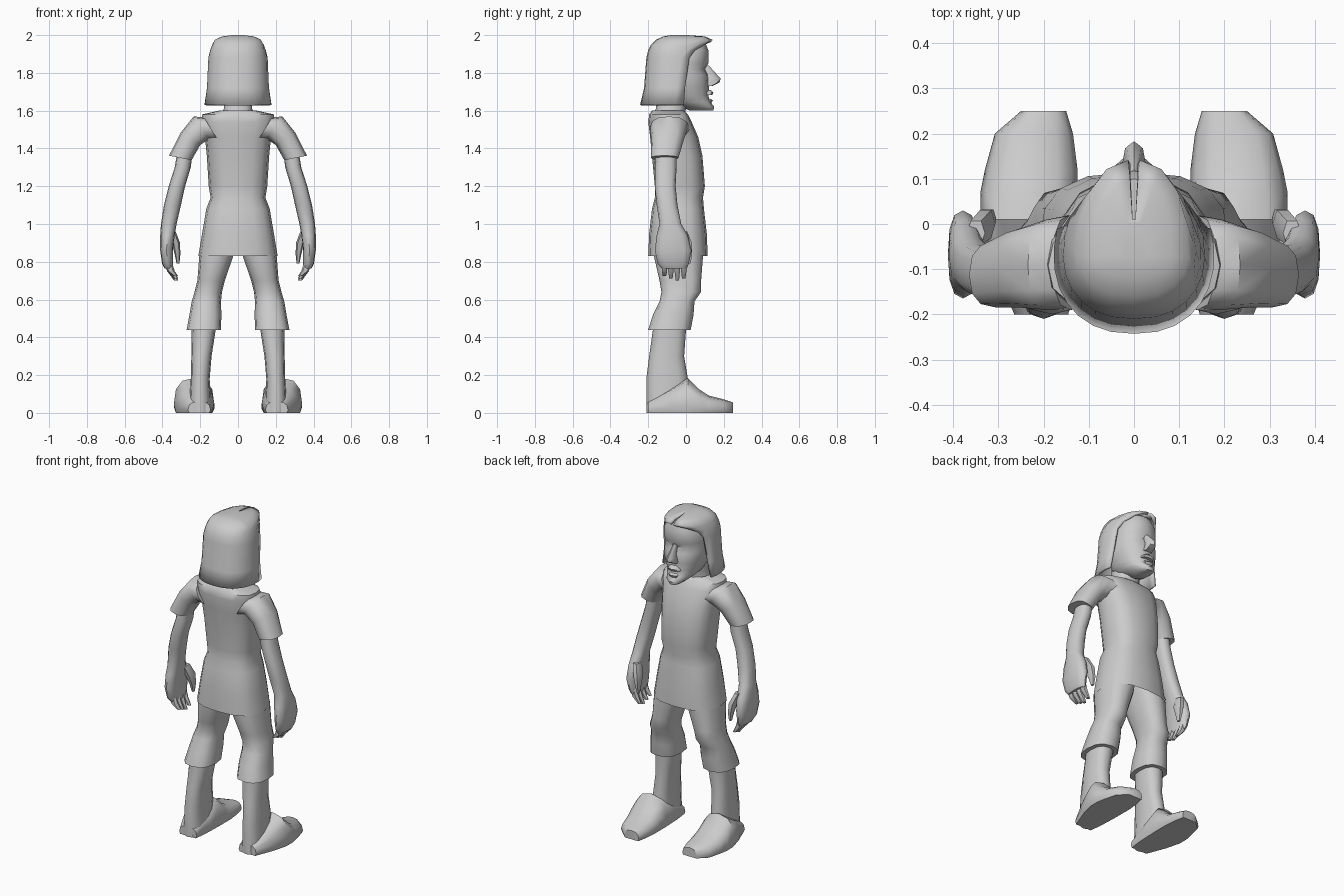
import bpy
import math

cube = bpy.data.objects.get("Cube")
if cube:
    bpy.data.objects.remove(cube)

grey = bpy.data.materials.new("plain grey")
grey.use_nodes = True
colour = (.6, .6, .6, 1)
grey.diffuse_color = colour
grey.node_tree.nodes["Principled BSDF"].inputs["Base Color"].default_value = colour


def finish(name, verts, faces, mirrored=False, thickness=0, sharp=50):
    """Make a smooth shaded object, optionally mirrored to the other side."""
    mesh = bpy.data.meshes.new(name)
    mesh.from_pydata(verts, [], faces)
    mesh.materials.append(grey)
    mesh.shade_smooth()
    mesh.set_sharp_from_angle(angle=math.radians(sharp))
    obj = bpy.data.objects.new(name, mesh)
    bpy.context.scene.collection.objects.link(obj)
    if thickness:
        solid = obj.modifiers.new("thickness", "SOLIDIFY")
        solid.thickness = thickness
    if mirrored:
        obj.modifiers.new("other side", "MIRROR")
    return obj


def rounded(value, power):
    return math.copysign(abs(value) ** power, value)


def bridge(rings, sides, closed=True):
    """Quads between successive rings of equally many points."""
    faces = []
    for r in range(rings - 1):
        for i in range(sides if closed else sides - 1):
            j = (i + 1) % sides
            a, b = r * sides, (r + 1) * sides
            faces.append((a + i, a + j, b + j, b + i))
    return faces


def loft(name, rings, sides=12, power=.8, mirrored=False, caps=True, along_y=False):
    """Skin rings given as position, low x, high x, low depth, high depth, slope."""
    verts = []
    for ring in rings:
        pos, x_low, x_high, d_low, d_high = ring[:5]
        slope = ring[5] if len(ring) > 5 else 0
        for i in range(sides):
            angle = math.tau * i / sides
            off = rounded(math.cos(angle), power) * (x_high - x_low) / 2
            depth = (d_low + d_high) / 2 + rounded(math.sin(angle), power) * (d_high - d_low) / 2
            x = (x_low + x_high) / 2 + off
            if along_y:
                verts.append((x, pos, max(depth, 0)))
            else:
                verts.append((x, depth, pos + slope * off))
    faces = bridge(len(rings), sides)
    if along_y:
        faces = [face[::-1] for face in faces]
    if caps:
        first = list(range(sides))
        last = [len(verts) - sides + i for i in first]
        faces += [last, first[::-1]] if not along_y else [last[::-1], first]
    return finish(name, verts, faces, mirrored)


def centred(name, rings, **options):
    """Loft symmetric rings given as height, half width, back, front."""
    return loft(name, [(z, -w, w, back, front) for z, w, back, front in rings], **options)


# Tunic body with a flared skirt, nipped waist and sloping chest
centred("tunic", [
    (.83, .21, -.2, .115), (.95, .19, -.195, .11), (1.08, .168, -.18, .095),
    (1.14, .145, -.165, .09), (1.2, .155, -.165, .1), (1.36, .165, -.18, .087),
    (1.46, .175, -.19, .065), (1.54, .195, -.2, .03), (1.58, .19, -.195, .01),
    (1.6, .1, -.18, -.01)], sides=16, power=.75, caps=False)

# Short flared sleeves and shoulders
loft("sleeve", [
    (1.5, .1, .18, -.19, .02, 1.6), (1.51, .15, .235, -.19, .01, 1.4),
    (1.45, .2, .305, -.185, -.01, .6), (1.35, .245, .365, -.185, -.04, .2)],
    mirrored=True)

# Arms down to the palm
loft("arm", [
    (1.42, .235, .315, -.16, -.05), (1.3, .25, .335, -.165, -.05),
    (1.2, .28, .367, -.165, -.055), (1.1, .302, .392, -.155, -.045),
    (1, .325, .408, -.14, -.025), (.94, .335, .412, -.155, .01),
    (.86, .345, .412, -.165, .03), (.79, .345, .402, -.15, .015),
    (.765, .345, .39, -.13, .005)], mirrored=True)

# Four curled fingers and a thumb
for number in range(4):
    y = -.13 + number * .034
    tip = .7 + abs(number - 2) * .012
    loft(f"finger_{number + 1}", [
        (.8, .35, .395, y, y + .034), (.75, .335, .375, y, y + .032),
        (tip, .317, .338, y + .006, y + .026)], sides=6, mirrored=True)
loft("thumb", [
    (.96, .33, .37, -.05, .01), (.9, .307, .35, -.035, .035),
    (.84, .305, .335, -.01, .035), (.79, .31, .325, .005, .025)], sides=6, mirrored=True)

# Trousers with bulging knees and flared cuffs
loft("trouser_leg", [
    (.95, .005, .18, -.16, .08), (.83, .025, .205, -.17, .09), (.7, .07, .215, -.14, .08),
    (.64, .085, .23, -.13, .08), (.59, .09, .245, -.14, .045), (.52, .088, .257, -.175, .04),
    (.44, .09, .272, -.2, .025)], mirrored=True)

# Boots: shaft and wide toe
loft("boot_shaft", [
    (.5, .12, .245, -.175, .0), (.44, .118, .245, -.175, .0), (.3, .14, .247, -.195, -.01),
    (.18, .15, .25, -.21, .01), (0, .14, .26, -.21, .01)], mirrored=True)
loft("boot_foot", [(y, inner, outer, -top * .5, top) for y, inner, outer, top in (
    (-.2, .145, .265, .06), (-.08, .13, .315, .13), (.01, .125, .34, .185),
    (.07, .125, .34, .125), (.12, .125, .33, .092), (.2, .135, .308, .072),
    (.25, .15, .25, .055))], mirrored=True, along_y=True)

# Neck and head with a jutting chin
centred("neck", [(1.56, .1, -.18, -.01), (1.61, .075, -.16, .0), (1.72, .075, -.15, .02)])
centred("head", [
    (1.6, .035, .02, .145), (1.62, .06, -.02, .15), (1.645, .085, -.1, .13),
    (1.68, .1, -.14, .118), (1.73, .118, -.15, .122), (1.79, .125, -.16, .117),
    (1.82, .125, -.16, .102), (1.85, .125, -.16, .118), (1.92, .122, -.15, .118),
    (1.965, .09, -.12, .1)], sides=16, power=.9)
centred("nose", [
    (1.73, .028, .09, .14), (1.75, .026, .09, .178), (1.77, .02, .09, .183),
    (1.84, .011, .08, .12)], sides=8)
centred("upper_lip", [(1.682, .045, .07, .138), (1.695, .04, .07, .145), (1.71, .02, .07, .13)],
        sides=8)
centred("lower_lip", [(1.64, .03, .07, .135), (1.655, .035, .07, .142), (1.663, .03, .07, .13)],
        sides=8)

# Bobbed hair: arcs open at the face, joining above it as a peaked fringe
arc_points = 17
hair = []
for z, width, back, front, gap in (
        (1.63, .178, -.243, .11, 72), (1.72, .165, -.222, .11, 70),
        (1.88, .157, -.21, .11, 62), (1.92, .148, -.2, .11, 50),
        (1.95, .137, -.185, .125, 30), (1.975, .122, -.16, .142, 4),
        (1.993, .085, -.12, .1, 4), (2, .03, -.08, .01, 4)):
    middle = -.07
    for i in range(arc_points):
        angle = math.radians(gap + (360 - 2 * gap) * i / (arc_points - 1))
        reach = front - middle if math.cos(angle) > 0 else middle - back
        hair.append((width * rounded(math.sin(angle), .85),
                     middle + reach * rounded(math.cos(angle), .95), z))
rows = len(hair) // arc_points
hair_faces = [face[::-1] for face in bridge(rows, arc_points, closed=False)]
hair_faces.append(list(range(len(hair) - arc_points, len(hair)))[::-1])
finish("hair", hair, hair_faces, thickness=.015, sharp=60)
